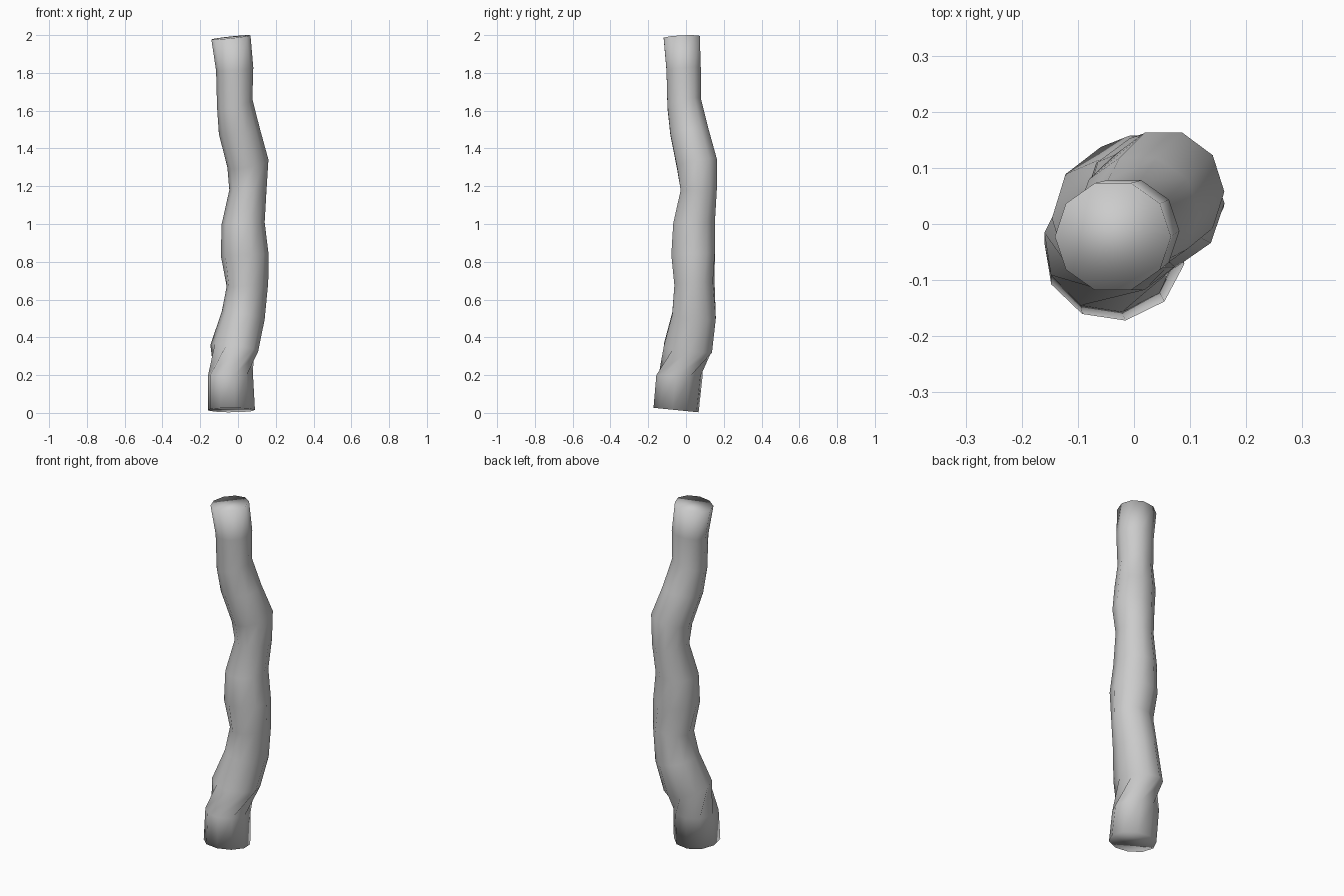
import bpy, bmesh, math

if "Cube" in bpy.data.objects:
    bpy.data.objects.remove(bpy.data.objects["Cube"])

SIDES = 10

# Cross-sections: x min, x max, y min, y max, height, tilt along x, tilt along y, twist in degrees
RINGS = [
    (-.16, .09, -.17, .065, .015, 0, -.012, -45),
    (-.16, .08, -.155, .085, .195, 0, -.005, -45),
    (-.145, .105, -.12, .14, .342, -.018, -.018, 0),
    (-.085, .14, -.075, .16, .515, -.02, -.012, 0),
    (-.06, .16, -.06, .15, .68, .012, .006, -8),
    (-.09, .16, -.08, .155, .84, .005, .005, 0),
    (-.085, .14, -.07, .155, 1.005, .004, .004, 0),
    (-.045, .15, -.03, .165, 1.18, 0, 0, 0),
    (-.055, .16, -.05, .165, 1.32, .021, .021, 0),
    (-.10, .115, -.085, .12, 1.49, .014, .014, 0),
    (-.11, .075, -.10, .08, 1.64, .021, .021, 0),
    (-.115, .08, -.105, .08, 1.82, .008, .008, 0),
    (-.14, .065, -.12, .075, 1.988, .011, .005, 0),
]

bark = bpy.data.materials.new("plain grey")
bark.diffuse_color = (.6, .6, .6, 1)
bark.use_nodes = True
bark.node_tree.nodes["Principled BSDF"].inputs["Base Color"].default_value = bark.diffuse_color


def add_ring(bm, x0, x1, y0, y1, z, tx, ty, twist):
    """One tilted, twisted cross-section."""
    ring = []
    for i in range(SIDES):
        a = 2 * math.pi * i / SIDES + math.radians(twist)
        c, s = math.cos(a), math.sin(a)
        ring.append(bm.verts.new(((x0 + x1) / 2 + c * (x1 - x0) / 2 * 1.01,
                                  (y0 + y1) / 2 + s * (y1 - y0) / 2 * 1.03,
                                  z + c * tx + s * ty)))
    return ring


# Crooked stem: skin the cross-sections and close both ends
bm = bmesh.new()
rings = [add_ring(bm, *r) for r in RINGS]
for low, high in zip(rings, rings[1:]):
    for i in range(SIDES):
        j = (i + 1) % SIDES
        bm.faces.new((low[i], low[j], high[j], high[i]))
bm.faces.new(rings[0][::-1])
bm.faces.new(rings[-1])
for f in bm.faces:
    f.smooth = True

mesh = bpy.data.meshes.new("crooked_stem")
bm.to_mesh(mesh)
bm.free()
mesh.materials.append(bark)
stem = bpy.data.objects.new("crooked_stem", mesh)
bpy.context.collection.objects.link(stem)
